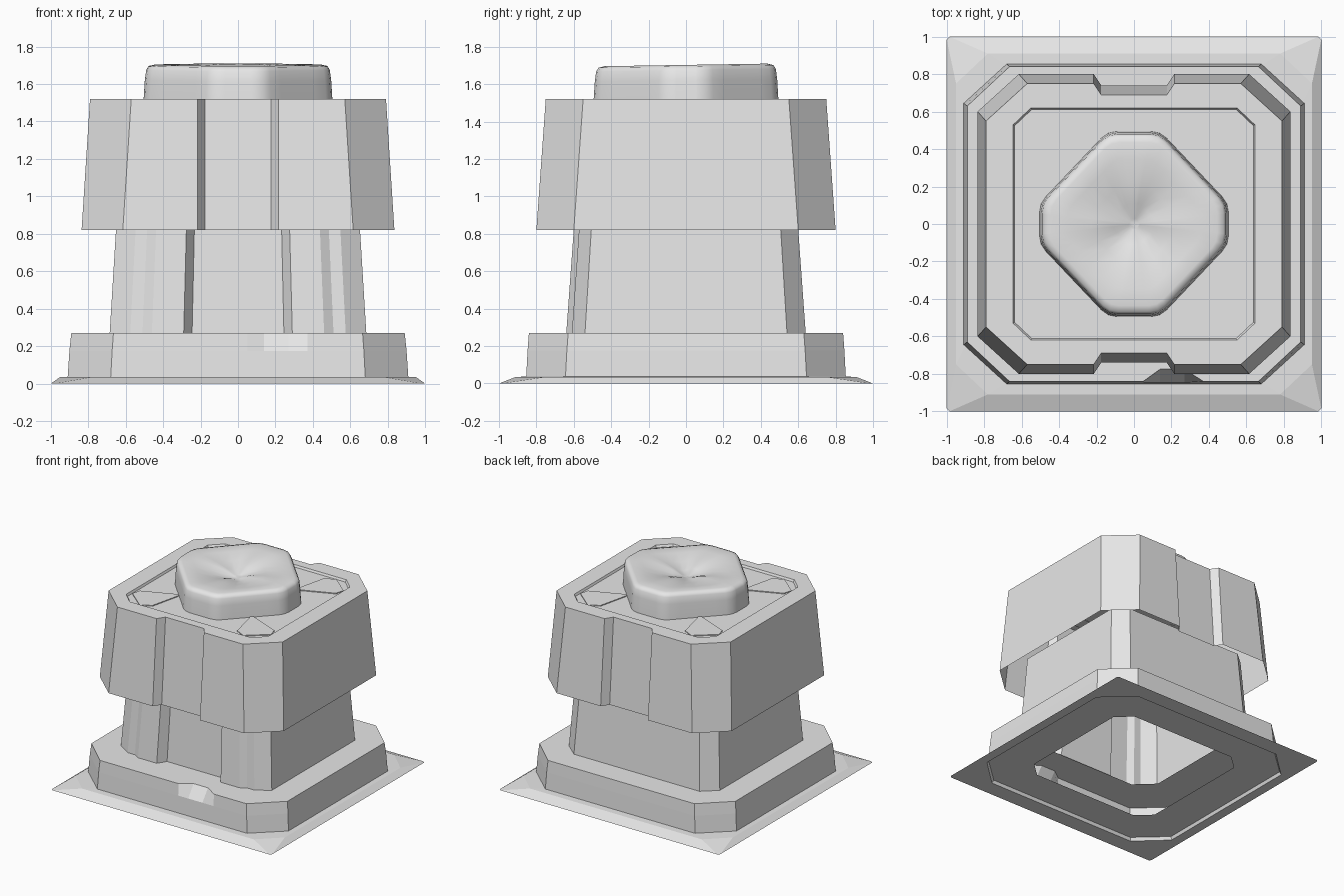
import bpy, bmesh, math
from mathutils import Vector

if "Cube" in bpy.data.objects:
    bpy.data.objects.remove(bpy.data.objects["Cube"], do_unlink=True)

grey = bpy.data.materials.new("plain grey")
grey.use_nodes = True
grey.diffuse_color = (0.8, 0.8, 0.8, 1)
grey.node_tree.nodes["Principled BSDF"].inputs["Base Color"].default_value = (0.8, 0.8, 0.8, 1)


def loft(name, rings, cap_start=False, cap_end=False):
    """Skin a list of equally long rings of points."""
    bm = bmesh.new()
    vr = [[bm.verts.new(p) for p in ring] for ring in rings]
    n = len(vr[0])
    for a, b in zip(vr, vr[1:]):
        for i in range(n):
            j = (i + 1) % n
            bm.faces.new((a[i], a[j], b[j], b[i]))
    if cap_start:
        bm.faces.new(vr[0][::-1])
    if cap_end:
        bm.faces.new(vr[-1])
    bmesh.ops.dissolve_degenerate(bm, dist=1e-5, edges=bm.edges)
    me = bpy.data.meshes.new(name)
    bm.to_mesh(me)
    bm.free()
    me.materials.append(grey)
    ob = bpy.data.objects.new(name, me)
    bpy.context.collection.objects.link(ob)
    return ob


def octagon(ax, cx, ay, cy, z):
    """Chamfered rectangle, counter-clockwise from the front left corner."""
    return [(-cx, -ay, z), (cx, -ay, z), (ax, -cy, z), (ax, cy, z),
            (cx, ay, z), (-cx, ay, z), (-ax, cy, z), (-ax, -cy, z)]


def notched(ax, cx, ay, cy, z, depth):
    """Chamfered rectangle with a shallow notch in its front and back."""
    o = octagon(ax, cx, ay, cy, z)
    notch = [(-.215, -ay, z), (-.175, -ay + depth, z), (.175, -ay + depth, z), (.215, -ay, z)]
    back = [(-x, -y, z) for x, y, z in notch]
    return o[:1] + notch + o[1:5] + back + o[5:]


# Ground skirt with an opening and a small step underneath
loft("ground_skirt", [
    octagon(.60, .48, .58, .47, .025),
    octagon(.91, .68, .855, .645, .025),
    octagon(.92, .69, .865, .65, 0),
    octagon(1, .985, 1, .985, 0),
    octagon(.95, .78, .91, .75, .035),
    octagon(.89, .67, .84, .63, .037)])


# Plinth with a chipped front edge; the ledge runs in under the column
def plinth_ring(ax, cx, ay, cy, z, chip=0):
    o = octagon(ax, cx, ay, cy, z)
    edge = [(.05, -ay, z), (.14, -ay + chip, z), (.27, -ay + chip, z), (.37, -ay, z)]
    return o[:1] + edge + o[1:]


top = plinth_ring(.89, .665, .84, .63, .27, .065)
ledge = [(x * .66, y * .66, z) for x, y, z in plinth_ring(.89, .665, .84, .63, .27)]
loft("plinth", [
    plinth_ring(.91, .68, .855, .645, .025),
    plinth_ring(.90, .672, .847, .637, .175),
    top, ledge])

# Column with two raised pilasters on the front, open at both ends
half = [(.245, -.57), (.29, -.64), (.46, -.64), (.51, -.61), (.575, -.61),
        (.685, -.54), (.685, .54), (.57, .64)]
outline = half + [(-x, y) for x, y in reversed(half)]


def column_ring(z):
    t = (z - .27) / .55
    return [(x * (1 - .049 * t), y * (1 - .062 * t), z) for x, y in outline]


loft("column", [column_ring(.27), column_ring(.82), column_ring(.95)])

# Upper housing: an open-bottomed shell with a sunken top panel
loft("upper_housing", [
    notched(.835, .615, .80, .60, .82, .06),
    notched(.79, .57, .75, .55, 1.52, .06),
    notched(.645, .55, .62, .53, 1.52, 0),
    notched(.637, .545, .612, .525, 1.503, 0)], cap_end=True)

# Four thin petal plates around the cap
petal = [(.345, .29), (.61, .40), (.63, .47), (.47, .605), (.385, .56), (.325, .305)]
for sx, sy, side in ((1, 1, "back_left"), (-1, 1, "back_right"),
                     (1, -1, "front_left"), (-1, -1, "front_right")):
    pts = [(x * sx, y * sy) for x, y in petal]
    if sx * sy < 0:
        pts.reverse()
    loft("petal_" + side, [[(x, y, 1.501) for x, y in pts],
                           [(x, y, 1.51) for x, y in pts]], cap_end=True)

# Cushion-like cap with softened corners and a pinched dimple
base = [Vector(p).xy for p in octagon(.505, .14, .495, .11, 0)]
soft = []
for i, p in enumerate(base):
    a, b = base[i - 1], base[(i + 1) % 8]
    for k in range(3):                       # rounded corner
        t = k / 2
        u, v = p + (a - p).normalized() * .05, p + (b - p).normalized() * .05
        soft.append(u * (1 - t) ** 2 + p * 2 * t * (1 - t) + v * t * t)
    for t in (.25, .5, .75):                 # points along the side
        soft.append(p.lerp(b, t))
rings = []
for s, z, wave in ((1, 1.50, 0), (.985, 1.62, 0), (.97, 1.675, 0), (.945, 1.695, 0),
                   (.88, 1.703, 0), (.7, 1.697, .004), (.45, 1.68, .01),
                   (.22, 1.655, .012), (.06, 1.635, 0)):
    tilt = .014 if z > 1.6 else 0
    rings.append([(p.x * s, p.y * s,
                   z + tilt * p.y + wave * math.cos(4 * math.atan2(p.y, p.x)))
                  for p in soft])
cap = loft("cushion_cap", rings, cap_end=True)
bpy.ops.object.select_all(action='DESELECT')
cap.select_set(True)
bpy.context.view_layer.objects.active = cap
bpy.ops.object.shade_smooth_by_angle(angle=math.radians(50))
